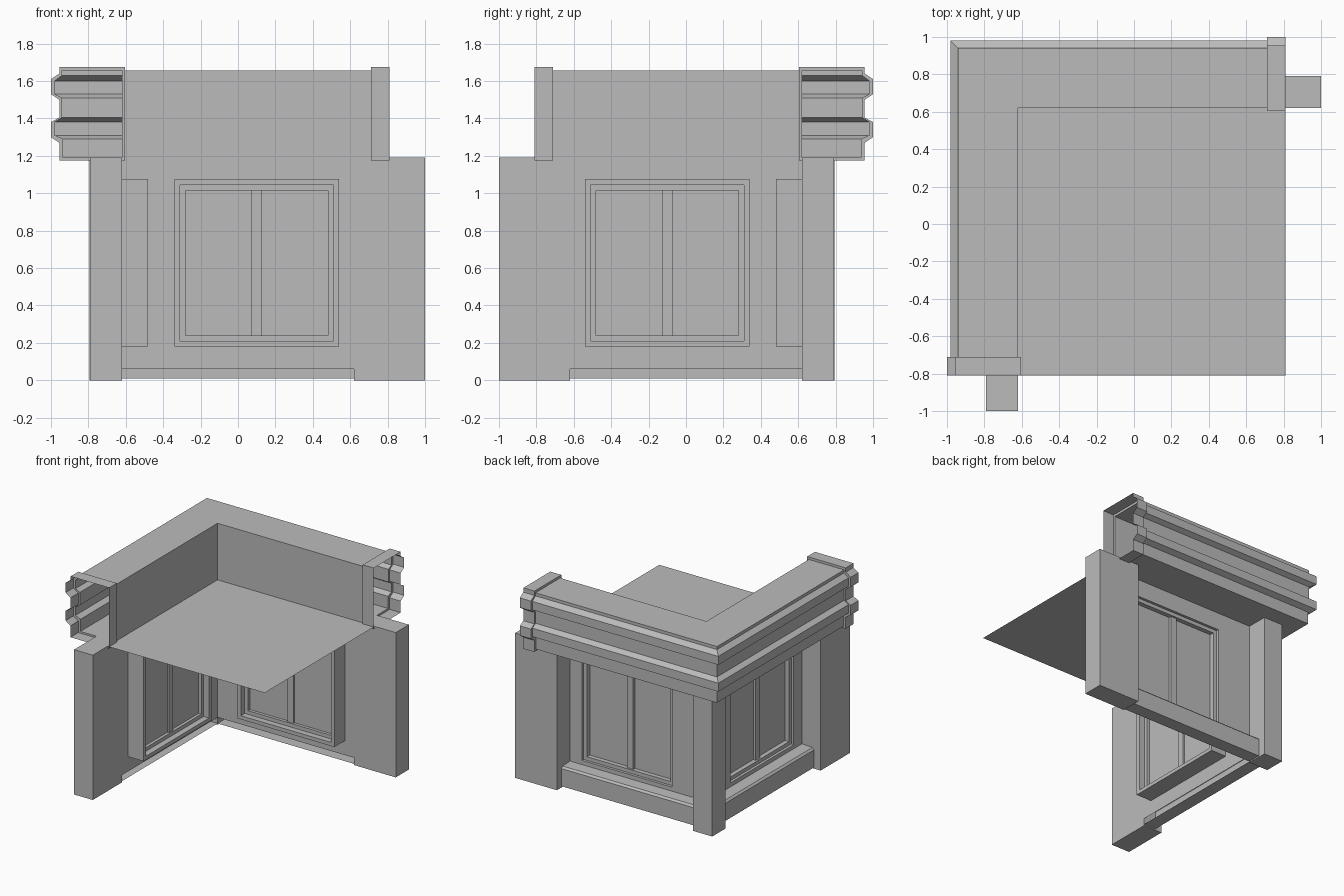
import bpy, bmesh
from mathutils import Matrix

if "Cube" in bpy.data.objects:
    bpy.data.objects.remove(bpy.data.objects["Cube"], do_unlink=True)

STONE = (0.5, 0.5, 0.5, 1)
mat = bpy.data.materials.new("plain grey")
mat.use_nodes = True
mat.diffuse_color = STONE
mat.node_tree.nodes["Principled BSDF"].inputs["Base Color"].default_value = STONE

# Swaps the back arm onto the side arm across the corner diagonal
SWAP = Matrix(((0, -1, 0, 0), (-1, 0, 0, 0), (0, 0, 1, 0), (0, 0, 0, 1)))
INNER, END, TOP = 0.62, 0.81, 1.19


def finish(name, bm):
    me = bpy.data.meshes.new(name)
    bm.to_mesh(me)
    me.materials.append(mat)
    ob = bpy.data.objects.new(name, me)
    bpy.context.collection.objects.link(ob)


def both_arms(name, bm):
    finish("back_" + name, bm)
    bm.transform(SWAP)
    bmesh.ops.reverse_faces(bm, faces=bm.faces)
    finish("side_" + name, bm)
    bm.free()


def box(bm, x0, x1, y0, y1, z0, z1):
    m = Matrix.Translation(((x0 + x1) / 2, (y0 + y1) / 2, (z0 + z1) / 2))
    m = m @ Matrix.Diagonal((x1 - x0, y1 - y0, z1 - z0, 1))
    bmesh.ops.create_cube(bm, size=1, matrix=m)


def ring(bm, outer, width, y0, y1):
    """Rectangular frame facing y, returning the opening it leaves."""
    x0, x1, z0, z1 = outer
    inner = (x0 + width, x1 - width, z0 + width, z1 - width)
    loops = []
    for (a, b, c, d), y in ((outer, y0), (outer, y1), (inner, y1), (inner, y0)):
        loops.append([bm.verts.new(p) for p in
                      ((a, y, c), (b, y, c), (b, y, d), (a, y, d))])
    skin(bm, loops + loops[:1], True)
    return inner


def skin(bm, loops, closed):
    for a, b in zip(loops, loops[1:]):
        n = len(a)
        for i in range(n if closed else n - 1):
            j = (i + 1) % n
            bm.faces.new((a[i], a[j], b[j], b[i]))
    bmesh.ops.recalc_face_normals(bm, faces=bm.faces)


# Cornice: hollow moulding mitred at the corner, stepping out to an end cap
moulding = [(.62, 1.19), (.935, 1.19), (.935, 1.29), (.98, 1.31), (.98, 1.38), (.94, 1.405),
            (.94, 1.51), (.98, 1.53), (.98, 1.6), (.94, 1.63), (.94, 1.655), (.62, 1.655)]
cap = [(.605, 1.175), (.955, 1.175), (.955, 1.27), (1, 1.3), (1, 1.38), (.955, 1.405),
       (.955, 1.5), (1, 1.53), (1, 1.61), (.955, 1.64), (.955, 1.675), (.605, 1.675)]
bm = bmesh.new()
sections = [[bm.verts.new((-u, u, z)) for u, z in moulding]]
for x, profile in ((.71, moulding), (.71, cap), (END, cap)):
    sections.append([bm.verts.new((x, u, z)) for u, z in profile])
skin(bm, sections, True)
both_arms("cornice", bm)

# Wall sheet with a window opening, built as four strips
WINDOW = (-.34, .54, .18, 1.075)
x0, x1, z0, z1 = WINDOW
bm = bmesh.new()
for a, b, c, d in ((-INNER, x0, .06, TOP), (x1, END, .06, TOP),
                   (x0, x1, .06, z0), (x0, x1, z1, TOP)):
    bm.faces.new([bm.verts.new(p) for p in
                  ((b, INNER, c), (a, INNER, c), (a, INNER, d), (b, INNER, d))])
both_arms("wall", bm)

# Window: deep casing, stepped frame, sash with centre bar, thin panes
bm = bmesh.new()
opening = ring(bm, WINDOW, .03, .48, .622)
opening = ring(bm, opening, .03, .53, .60)
x0, x1, z0, z1 = opening
box(bm, .07, .125, .54, .585, z0, z1)
both_arms("window_frame", bm)
bm = bmesh.new()
box(bm, x0, x1, .555, .563, z0, z1)
both_arms("window_panes", bm)

# Base moulding with a bevelled sill, open towards the inside
bm = bmesh.new()
sill = [(.62, .01), (.73, .01), (.73, .155), (.715, .17), (.62, .175)]
skin(bm, [[bm.verts.new((x, y, z)) for y, z in sill] for x in (END, -INNER)], False)
both_arms("base_sill", bm)

# Wide end pillars and the slim corner pillar
bm = bmesh.new()
box(bm, INNER, 1, INNER, .79, 0, TOP)
both_arms("end_pillar", bm)
bm = bmesh.new()
box(bm, -.795, -INNER, INNER, .795, 0, TOP)
finish("corner_pillar", bm)
bm.free()

# Flat roof sheet behind the cornice
bm = bmesh.new()
bm.faces.new([bm.verts.new(p) for p in ((-INNER, -END, TOP), (END, -END, TOP),
                                        (END, INNER, TOP), (-INNER, INNER, TOP))])
finish("roof_sheet", bm)
bm.free()
